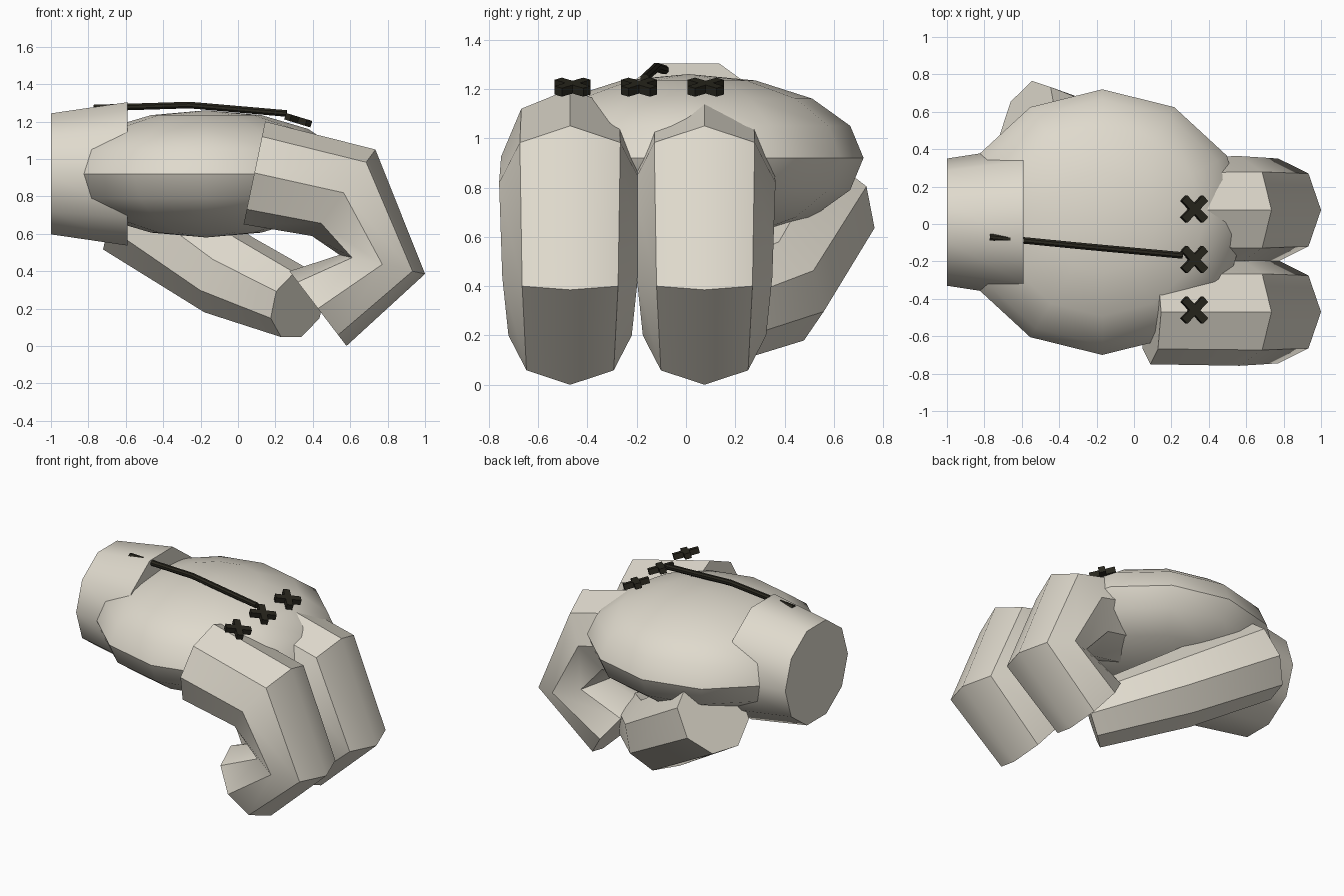
import bpy, bmesh
from math import sin, cos, pi, radians
from mathutils import Vector, Matrix

cube = bpy.data.objects.get("Cube")
if cube:
    bpy.data.objects.remove(cube, do_unlink=True)


def material(name, rgb):
    m = bpy.data.materials.new(name)
    m.use_nodes = True
    m.diffuse_color = (*rgb, 1)
    bsdf = next(n for n in m.node_tree.nodes if n.type == 'BSDF_PRINCIPLED')
    bsdf.inputs["Base Color"].default_value = (*rgb, 1)
    return m


CREAM = material("warm cream", (0.74, 0.70, 0.61))
THREAD = material("dark thread", (0.022, 0.02, 0.013))


def finish(name, bm, mat):
    """Turn a bmesh into a named object, smooth except at sharp edges."""
    bmesh.ops.recalc_face_normals(bm, faces=bm.faces)
    mesh = bpy.data.meshes.new(name)
    bm.to_mesh(mesh)
    bm.free()
    mesh.materials.append(mat)
    obj = bpy.data.objects.new(name, mesh)
    bpy.context.collection.objects.link(obj)
    bpy.ops.object.select_all(action='DESELECT')
    obj.select_set(True)
    bpy.context.view_layer.objects.active = obj
    bpy.ops.object.shade_smooth_by_angle(angle=radians(40))
    return obj


def ring(center, a, b, sides, phase=0.0):
    angles = [2 * pi * i / sides + phase for i in range(sides)]
    return [center + a * cos(t) + b * sin(t) for t in angles]


def loft(name, rings, mat):
    """Skin a closed, capped tube over rings of points."""
    bm = bmesh.new()
    loops = [[bm.verts.new(p) for p in r] for r in rings]
    n = len(loops[0])
    for lo, hi in zip(loops, loops[1:]):
        for i in range(n):
            j = (i + 1) % n
            bm.faces.new((lo[i], lo[j], hi[j], hi[i]))
    bm.faces.new(loops[0])
    bm.faces.new(loops[-1])
    return finish(name, bm, mat)


def tube(name, path, radii, sides, mat):
    """Sweep a regular polygon along a path, square to its direction."""
    pts = [Vector(p) for p in path]
    rings = []
    for i, p in enumerate(pts):
        along = (pts[min(i + 1, len(pts) - 1)] - pts[max(i - 1, 0)]).normalized()
        side = along.cross(Vector((0, 0, 1))).normalized()
        up = side.cross(along)
        rings.append(ring(p, side * radii[i], up * radii[i], sides, pi / sides))
    return loft(name, rings, mat)


# palm: flattened low-poly ball
bm = bmesh.new()
bmesh.ops.create_uvsphere(bm, u_segments=12, v_segments=8, radius=1,
                          matrix=Matrix.Translation((-0.17, 0.01, 0.92))
                          @ Matrix.Diagonal((0.77, 0.71, 0.34, 1)))
finish("palm", bm, CREAM)

# wrist: ten-sided cuff, wider toward the palm
Y, Z = Vector((0, 1, 0)), Vector((0, 0, 1))
loft("wrist", [ring(Vector((x, 0.01, 0.92)), Y * r, Z * r, 10)
               for x, r in ((-1.0, 0.34), (-0.59, 0.403))], CREAM)

# fingers: two identical curled octagonal tubes (outer x, z, inner x, z, half width)
FINGER = [(0.145, 1.20, 0.03, 0.65, 0.28),
          (0.735, 1.05, 0.395, 0.588, 0.288),
          (1.0, 0.385, 0.543, 0.487, 0.275),
          (0.58, 0.0, 0.275, 0.40, 0.25)]
for name, y in (("outer_finger", -0.47), ("inner_finger", 0.075)):
    rings = []
    for ox, oz, ix, iz, w in FINGER:
        outer, inner = Vector((ox, y, oz)), Vector((ix, y, iz))
        rings.append(ring((outer + inner) / 2, (outer - inner) / 2, Y * w, 8))
    loft(name, rings, CREAM)

# thumb: tucked under the palm toward the fingertips
tube("thumb", [(-0.57, 0.52, 0.72), (-0.05, 0.35, 0.38), (0.32, -0.04, 0.22)],
     [0.26, 0.24, 0.195], 8, CREAM)

# seam thread along the back of the hand
tube("seam_thread", [(-0.77, -0.07, 1.272), (-0.26, -0.12, 1.288), (0.26, -0.168, 1.243)],
     [0.019] * 3, 8, THREAD)

# cross stitches above the knuckles
for i, y in enumerate((0.08, -0.19, -0.46)):
    bm = bmesh.new()
    place = Matrix.Translation((0.322, y, 1.207)) @ Matrix.Rotation(radians(17), 4, 'Y')
    for turn in (45, -45):
        bmesh.ops.create_cube(bm, size=1, matrix=place
                              @ Matrix.Rotation(radians(turn), 4, 'Z')
                              @ Matrix.Diagonal((0.165, 0.042, 0.036, 1)))
    finish(f"cross_stitch_{i + 1}", bm, THREAD)
